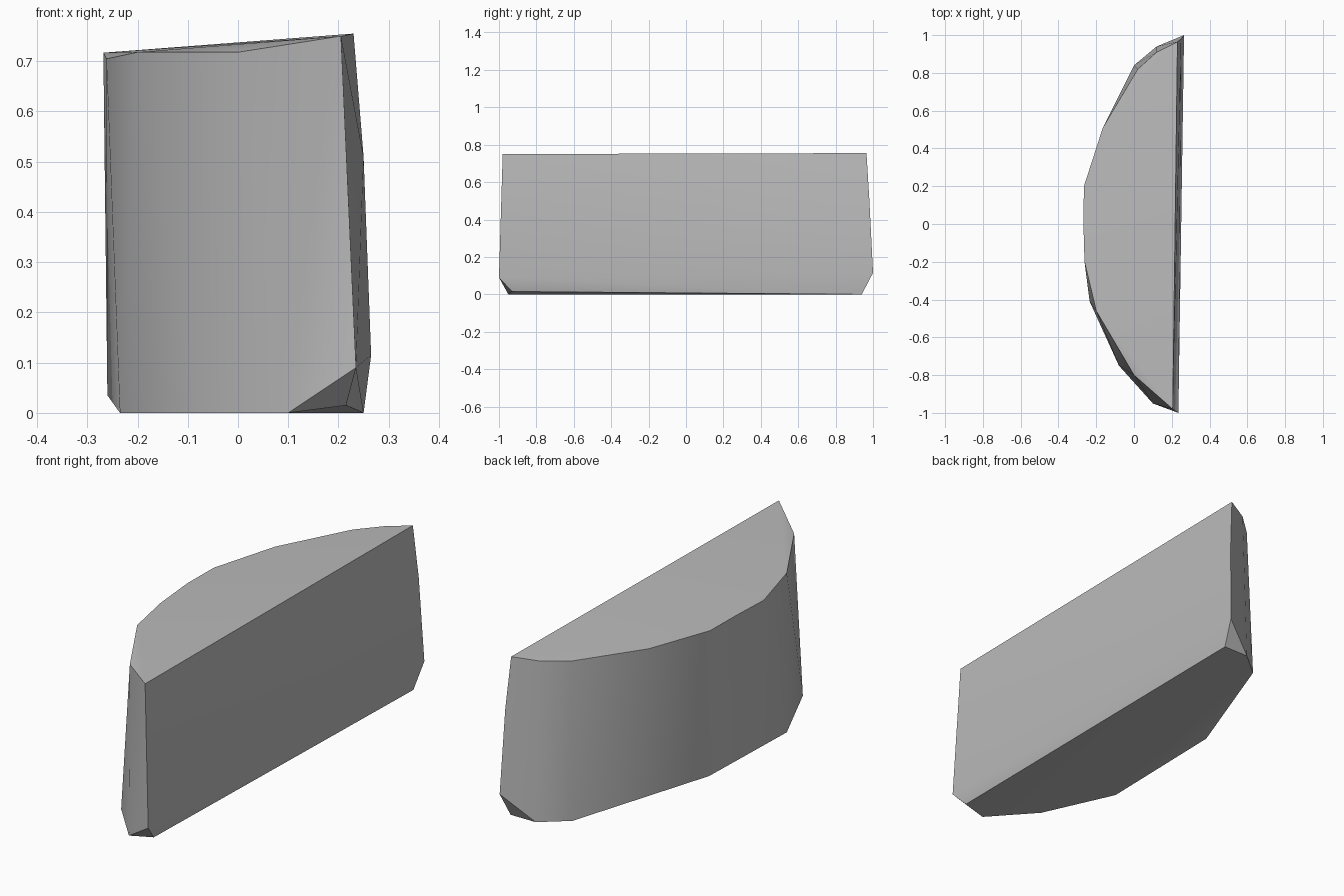
import bpy
import bmesh
import math

default_cube = bpy.data.objects.get("Cube")
if default_cube:
    bpy.data.objects.remove(default_cube, do_unlink=True)


def flat_material(name, color):
    material = bpy.data.materials.new(name)
    material.use_nodes = True
    material.diffuse_color = color
    for node in material.node_tree.nodes:
        if node.type == "BSDF_PRINCIPLED":
            node.inputs["Base Color"].default_value = color
    return material


def hull_object(name, points, material):
    """Wrap the rim points in one convex solid with smooth rounded walls."""
    bm = bmesh.new()
    for point in points:
        bm.verts.new(point)
    hull = bmesh.ops.convex_hull(bm, input=bm.verts)
    loose = [v for v in bm.verts if not v.link_faces]
    bmesh.ops.delete(bm, geom=loose, context="VERTS")
    bmesh.ops.recalc_face_normals(bm, faces=bm.faces)
    mesh = bpy.data.meshes.new(name)
    bm.to_mesh(mesh)
    bm.free()
    mesh.materials.append(material)
    solid = bpy.data.objects.new(name, mesh)
    bpy.context.collection.objects.link(solid)
    bpy.ops.object.select_all(action="DESELECT")
    solid.select_set(True)
    bpy.context.view_layer.objects.active = solid
    bpy.ops.object.shade_smooth_by_angle(angle=math.radians(30))
    return solid


# Gently sloping top rim, from the front corner round the bow to the back
top_rim = [
    (.205, -.98, .75), (0, -.8, .718), (-.2, -.46, .718), (-.262, -.2, .705),
    (-.268, .01, .717), (-.265, .2, .717), (-.165, .51, .724),
    (.02, .82, .735), (.12, .91, .743), (.23, .965, .755),
]

# Bottom rim on the ground, slightly wider at both ends
bottom_rim = [
    (.1, -.95, 0), (-.08, -.75, 0), (-.235, -.41, 0), (-.26, .2, .035),
    (0, .84, 0), (.12, .94, 0), (.25, .94, 0),
]

# Chamfered ends of the flat side
flat_side_corners = [
    (.235, -1, .09), (.215, -.93, .015), (.265, 1, .115), (.25, .98, .51),
]

gray = flat_material("plain gray", (.5, .5, .5, 1))
hull_object("bowed_block", top_rim + bottom_rim + flat_side_corners, gray)
